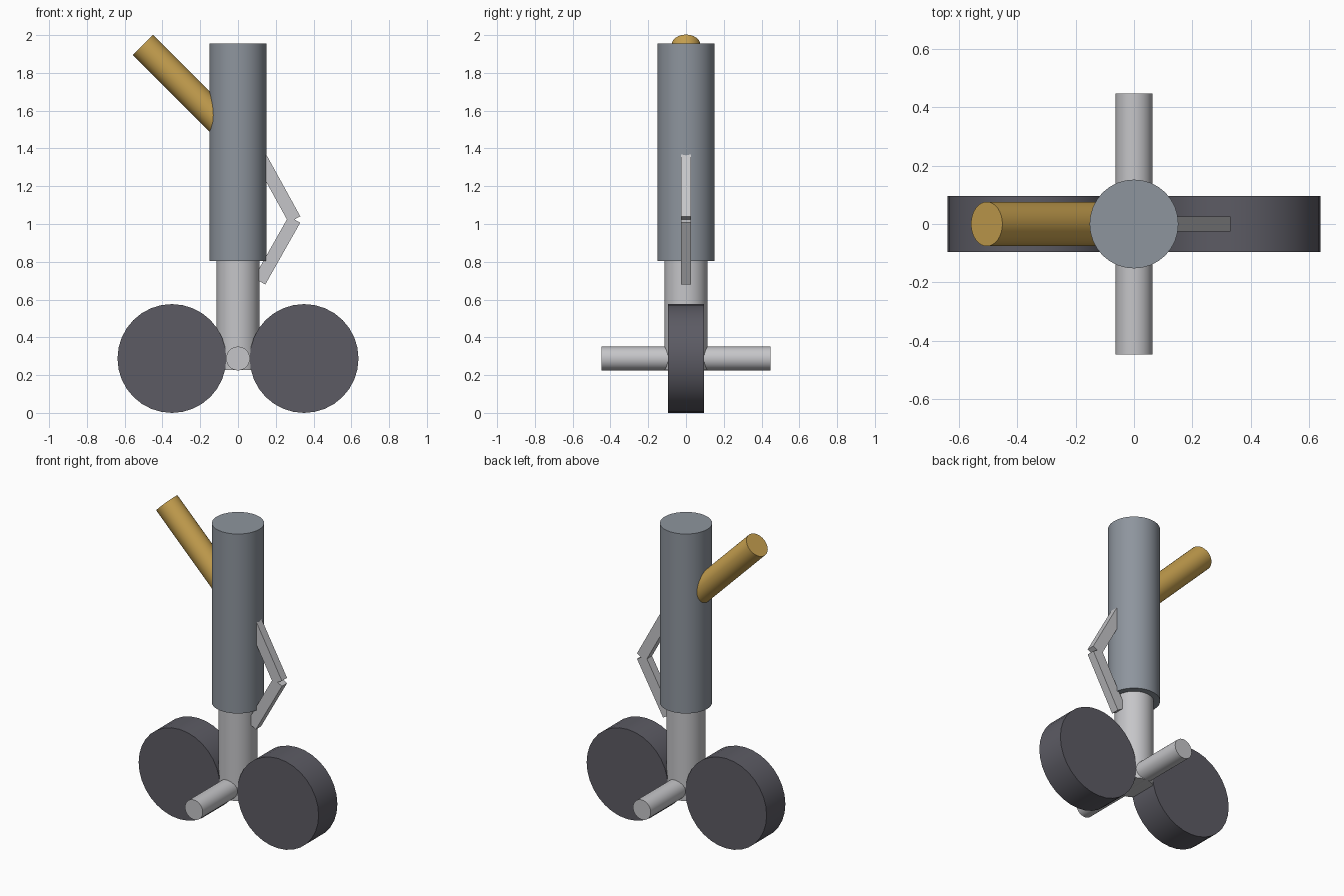
import bpy
import math
from mathutils import Vector

cube = bpy.data.objects.get("Cube")
if cube:
    bpy.data.objects.remove(cube, do_unlink=True)


def material(name, r, g, b):
    mat = bpy.data.materials.new(name)
    mat.use_nodes = True
    mat.diffuse_color = (r, g, b, 1)
    mat.node_tree.nodes["Principled BSDF"].inputs["Base Color"].default_value = (r, g, b, 1)
    return mat


steel = material("blue grey steel", 0.27, 0.30, 0.34)
chrome = material("light grey metal", 0.56, 0.56, 0.58)
gold = material("gold metal", 0.58, 0.36, 0.08)
rubber = material("dark rubber", 0.107, 0.105, 0.127)


def rod(name, start, end, radius, mat, sides=32):
    """Closed smooth cylinder running between two points."""
    a, b = Vector(start), Vector(end)
    axis = b - a
    bpy.ops.mesh.primitive_cylinder_add(
        vertices=sides, radius=radius, depth=axis.length, location=(a + b) / 2,
        rotation=axis.to_track_quat('Z', 'Y').to_euler())
    obj = bpy.context.object
    obj.name = name
    obj.data.materials.append(mat)
    bpy.ops.object.shade_smooth_by_angle(angle=math.radians(35))
    return obj


def link(name, start, end, thickness, width, mat):
    """Square-ended bar lying in the xz plane."""
    a, b = Vector(start), Vector(end)
    axis = b - a
    bpy.ops.mesh.primitive_cube_add(
        size=1, location=(a + b) / 2,
        rotation=(0, math.atan2(axis.x, axis.z), 0))
    obj = bpy.context.object
    obj.name = name
    obj.scale = (thickness, width, axis.length)
    obj.data.materials.append(mat)
    return obj


# Main strut and sliding piston
rod("outer_strut", (0, 0, 0.805), (0, 0, 1.955), 0.152, steel)
rod("piston", (0, 0, 0.226), (0, 0, 0.95), 0.114, chrome)

# Diagonal side brace
rod("side_brace", (-0.04, 0, 1.485), (-0.504, 0, 1.949), 0.076, gold)

# Axle and wheels
rod("axle", (0, -0.447, 0.288), (0, 0.447, 0.288), 0.063, chrome)
for side, x in (("left", 0.35), ("right", -0.35)):
    rod(side + "_wheel", (x, -0.095, 0.288), (x, 0.095, 0.288), 0.288, rubber)

# Folding torque links
knee = (0.299, 0, 1.024)
link("upper_torque_link", (0.114, 0, 1.36), knee, 0.07, 0.052, chrome)
link("lower_torque_link", (0.114, 0, 0.697), knee, 0.07, 0.052, chrome)
